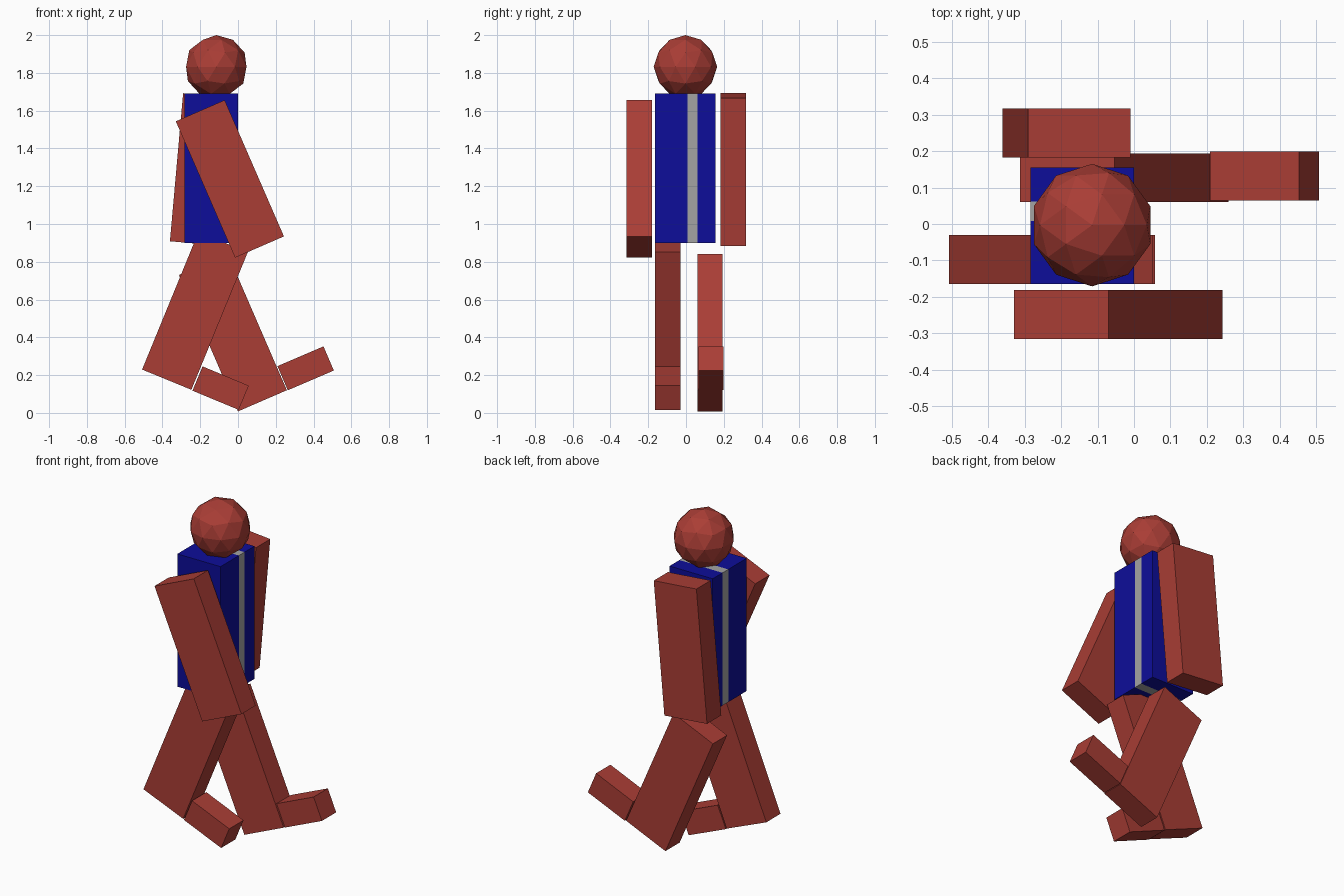
import bpy
from math import radians

if "Cube" in bpy.data.objects:
    bpy.data.objects.remove(bpy.data.objects["Cube"])


def material(name, r, g, b):
    m = bpy.data.materials.new(name)
    m.diffuse_color = (r, g, b, 1)
    m.use_nodes = True
    m.node_tree.nodes["Principled BSDF"].inputs["Base Color"].default_value = m.diffuse_color
    return m


RED = material("red", 0.40, 0.047, 0.036)
BLUE = material("blue", 0.004, 0.004, 0.32)
GREY = material("grey", 0.37, 0.37, 0.37)


def box(name, center, size, mat, tilt=0):
    """Box with full dimensions, tilted about the y axis in degrees."""
    bpy.ops.mesh.primitive_cube_add(size=1, location=center,
                                    rotation=(0, radians(tilt), 0))
    ob = bpy.context.object
    ob.name = name
    ob.scale = size
    bpy.ops.object.transform_apply(location=False, rotation=False, scale=True)
    ob.data.materials.append(mat)


# Torso: two blue slabs with a grey stripe between them
for name, y0, y1, mat in (("torso_right", -0.165, 0.008, BLUE),
                          ("torso_stripe", 0.008, 0.062, GREY),
                          ("torso_left", 0.062, 0.155, BLUE)):
    box(name, (-0.142, (y0 + y1) / 2, 1.295), (0.284, y1 - y0, 0.79), mat)

# Limbs share one size, feet another; all swing about the y axis
LIMB = (0.282, 0.134, 0.787)
FOOT = (0.265, 0.134, 0.139)
for name, center, size, tilt in (
        ("right_arm", (-0.043, -0.248, 1.239), LIMB, -23.5),
        ("left_arm", (-0.185, 0.25, 1.288), LIMB, 5.1),
        ("right_leg", (-0.228, -0.097, 0.54), LIMB, 22.3),
        ("left_leg", (-0.027, 0.127, 0.425), LIMB, -23.4),
        ("right_foot", (-0.092, -0.097, 0.131), FOOT, 22.6),
        ("left_foot", (0.358, 0.132, 0.236), FOOT, -23.2)):
    box(name, center, size, RED, tilt)

# Head
bpy.ops.mesh.primitive_ico_sphere_add(subdivisions=2, radius=0.168,
                                      location=(-0.115, -0.003, 1.832))
head = bpy.context.object
head.name = "head"
head.data.materials.append(RED)
